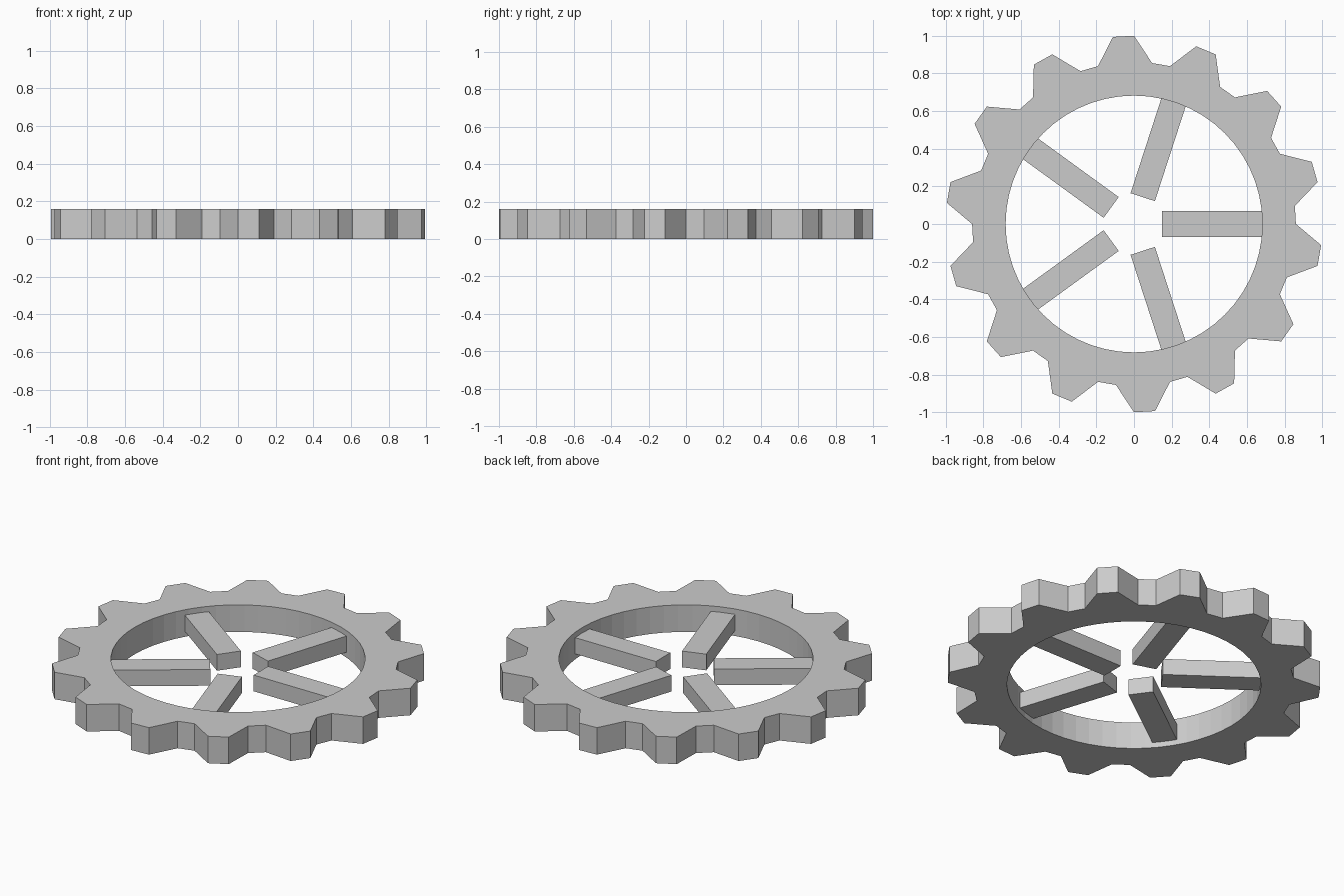
import bpy, bmesh
from math import sin, cos, pi, radians
from mathutils import Matrix

if "Cube" in bpy.data.objects:
    bpy.data.objects.remove(bpy.data.objects["Cube"])

TEETH, HEIGHT = 14, 0.16
TIP_R, ROOT_R, BORE_R = 1.0, 0.86, 0.682
STEPS = TEETH * 4


def finish(bm, name):
    bmesh.ops.recalc_face_normals(bm, faces=bm.faces)
    mesh = bpy.data.meshes.new(name)
    bm.to_mesh(mesh)
    bm.free()
    obj = bpy.data.objects.new(name, mesh)
    bpy.context.collection.objects.link(obj)
    return obj


# Toothed rim: four profile points per tooth (two root, two tip) around a round bore
bm = bmesh.new()
columns = []
for k in range(STEPS):
    a = 2 * pi * k / STEPS
    outer = TIP_R if k % 4 >= 2 else ROOT_R
    columns.append([bm.verts.new((r * cos(a), r * sin(a), z)) for r, z in
                    ((outer, 0), (outer, HEIGHT), (BORE_R, HEIGHT), (BORE_R, 0))])
for k in range(STEPS):
    p, q = columns[k], columns[(k + 1) % STEPS]
    for i in range(4):
        j = (i + 1) % 4
        bm.faces.new((p[i], q[i], q[j], p[j]))
finish(bm, "gear_rim")

# Five flat spokes, thinner than the rim, stopping short of the centre
INNER, OUTER, WIDTH, THICK = 0.15, 0.70, 0.136, 0.096
for n in range(5):
    bm = bmesh.new()
    bmesh.ops.create_cube(bm, size=1, matrix=(
        Matrix.Rotation(radians(72 * n), 4, 'Z')
        @ Matrix.Translation(((INNER + OUTER) / 2, 0, HEIGHT / 2))
        @ Matrix.Diagonal((OUTER - INNER, WIDTH, THICK, 1))))
    finish(bm, f"spoke_{n + 1}")
